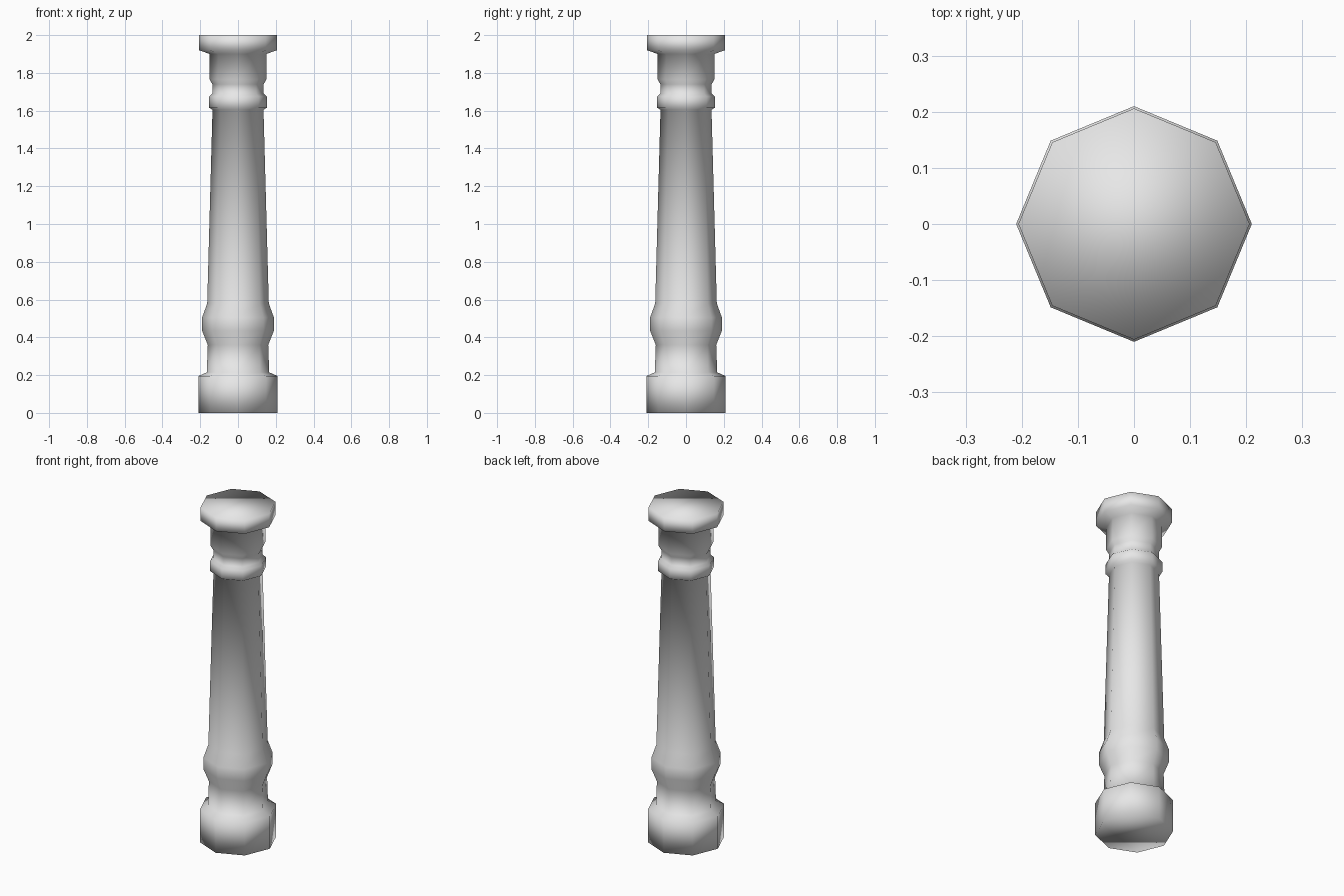
import bpy, bmesh, math

cube = bpy.data.objects.get("Cube")
if cube:
    bpy.data.objects.remove(cube, do_unlink=True)

SIDES = 8

stone = bpy.data.materials.new("grey stone")
stone.use_nodes = True
colour = (0.8, 0.8, 0.8, 1)
stone.diffuse_color = colour
stone.node_tree.nodes["Principled BSDF"].inputs["Base Color"].default_value = colour

# Turned outline from foot to top: (radius, height)
profile = [
    (0.21, 0), (0.21, 0.195),                                  # plinth
    (0.165, 0.215), (0.16, 0.36),                              # neck
    (0.19, 0.435), (0.19, 0.505), (0.163, 0.58),               # lower bulge
    (0.135, 1.605),                                            # tapered shaft
    (0.153, 1.615), (0.153, 1.675), (0.136, 1.69),             # collar
    (0.136, 1.74), (0.15, 1.765), (0.15, 1.9),                 # upper neck
    (0.206, 1.92), (0.206, 2),                                 # capital
]


def turned(name, outline):
    """Sweep an outline into a closed, smooth-shaded, many-sided column."""
    bm = bmesh.new()
    rings = []
    for r, z in outline:
        angles = [math.tau * i / SIDES for i in range(SIDES)]
        rings.append([bm.verts.new((r * math.cos(a), r * math.sin(a), z)) for a in angles])
    for low, high in zip(rings, rings[1:]):
        for i in range(SIDES):
            j = (i + 1) % SIDES
            bm.faces.new((low[i], low[j], high[j], high[i]))
    bm.faces.new(rings[0][::-1])
    bm.faces.new(rings[-1])
    for face in bm.faces:
        face.smooth = True
    mesh = bpy.data.meshes.new(name)
    bm.to_mesh(mesh)
    bm.free()
    mesh.materials.append(stone)
    obj = bpy.data.objects.new(name, mesh)
    bpy.context.collection.objects.link(obj)
    return obj


turned("column", profile)
